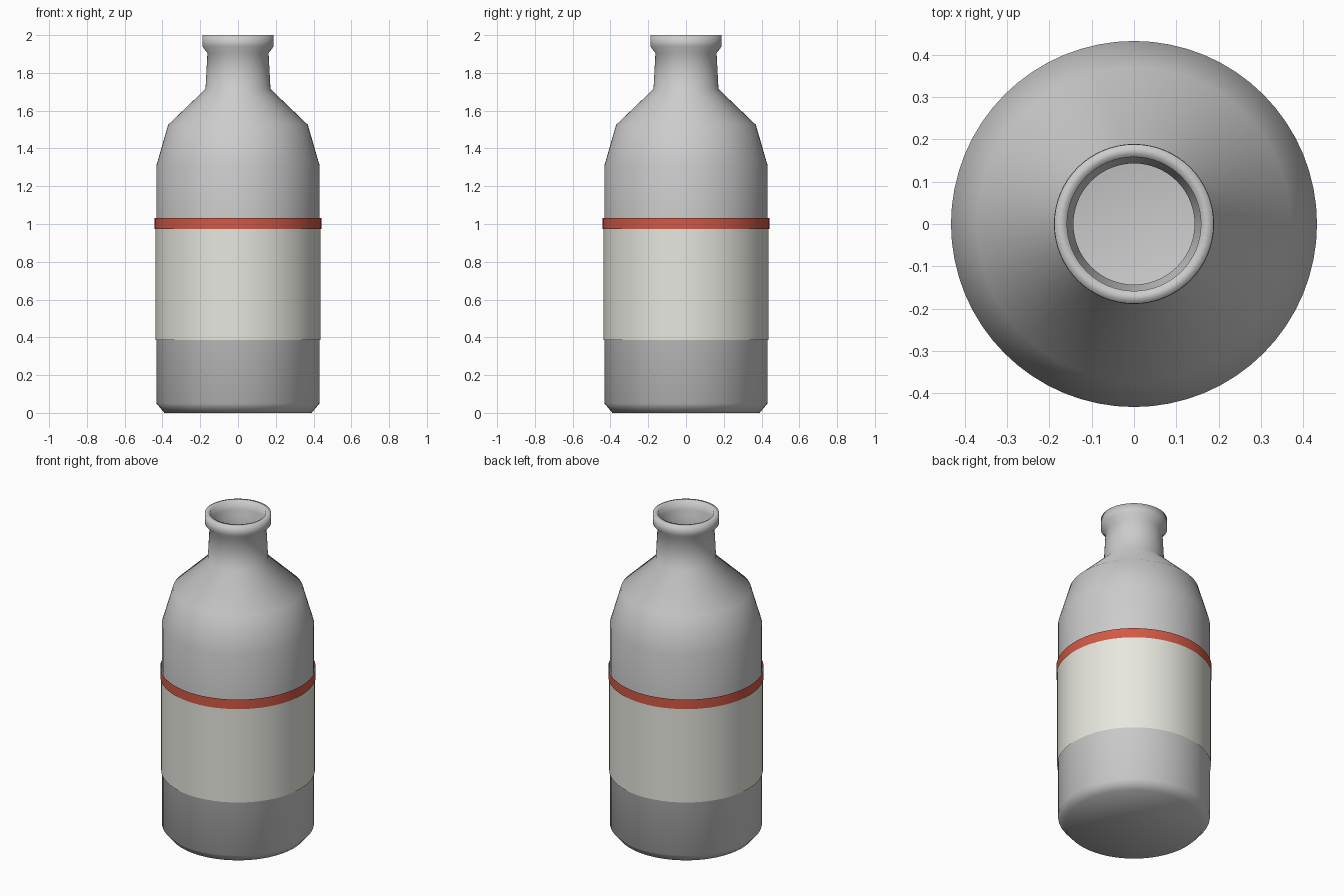
import bpy, bmesh, math

if "Cube" in bpy.data.objects:
    bpy.data.objects.remove(bpy.data.objects["Cube"])

SEGMENTS = 64


def lathe(name, profile, color=None):
    """Spin a list of (radius, z) points around the z axis."""
    bm = bmesh.new()
    rings = []
    for r, z in profile:
        if r == 0:
            rings.append([bm.verts.new((0, 0, z))] * SEGMENTS)
        else:
            rings.append([bm.verts.new((r * math.cos(2 * math.pi * i / SEGMENTS),
                                        r * math.sin(2 * math.pi * i / SEGMENTS), z))
                          for i in range(SEGMENTS)])
    for low, high in zip(rings, rings[1:]):
        for i in range(SEGMENTS):
            j = (i + 1) % SEGMENTS
            quad = [low[i], low[j], high[j], high[i]]
            bm.faces.new(list(dict.fromkeys(quad)))
    for face in bm.faces:
        face.smooth = True
    mesh = bpy.data.meshes.new(name)
    bm.to_mesh(mesh)
    bm.free()
    obj = bpy.data.objects.new(name, mesh)
    bpy.context.collection.objects.link(obj)
    if color:
        mat = bpy.data.materials.new(name + "_material")
        mat.diffuse_color = color
        mat.use_nodes = True
        mat.node_tree.nodes["Principled BSDF"].inputs["Base Color"].default_value = mat.diffuse_color
        mesh.materials.append(mat)
    return obj


# Hollow bottle: outside from base to lip, then inside back down to the floor
outside = [(0, 0), (0.39, 0), (0.432, 0.05), (0.432, 1.31), (0.37, 1.525),
           (0.172, 1.715), (0.162, 1.905), (0.189, 1.94), (0.188, 2.0)]
inside = [(0.158, 2.0), (0.158, 1.945), (0.143, 1.91), (0.15, 1.70),
          (0.348, 1.51), (0.405, 1.305), (0.405, 0.06), (0.375, 0.028), (0, 0.028)]
lathe("bottle", outside + inside)

# Paper label and its coloured stripe, thin open sleeves
lathe("label", [(0.437, 0.385), (0.437, 1.02)], (0.80, 0.80, 0.74, 1))
lathe("label_stripe", [(0.442, 0.973), (0.442, 1.033)], (0.65, 0.10, 0.06, 1))
